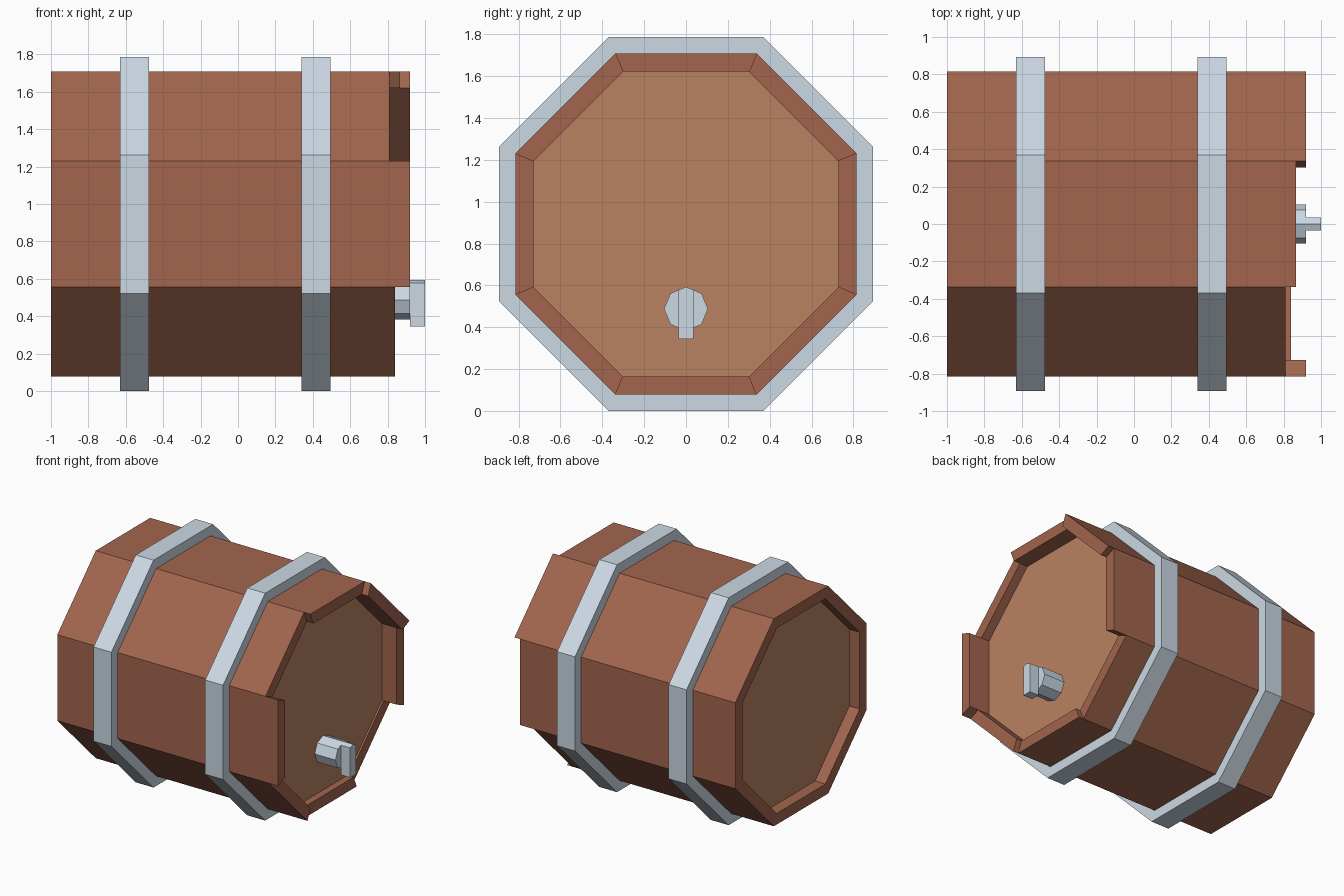
import bpy, bmesh, math

if "Cube" in bpy.data.objects:
    bpy.data.objects.remove(bpy.data.objects["Cube"])

CZ = 0.893          # height of the barrel axis
N = 8


def material(name, rgb):
    m = bpy.data.materials.new(name)
    m.diffuse_color = (*rgb, 1)
    m.use_nodes = True
    m.node_tree.nodes["Principled BSDF"].inputs["Base Color"].default_value = m.diffuse_color
    return m


wood = material("stave_wood", (0.36, 0.13, 0.075))
light_wood = material("panel_wood", (0.49, 0.225, 0.12))
metal = material("metal", (0.60, 0.69, 0.77))


def finish(name, bm, mat):
    bmesh.ops.recalc_face_normals(bm, faces=bm.faces)
    me = bpy.data.meshes.new(name)
    bm.to_mesh(me)
    bm.free()
    me.materials.append(mat)
    ob = bpy.data.objects.new(name, me)
    bpy.context.collection.objects.link(ob)
    return ob


def prism(name, profile, x0, x1, mat):
    """Extrude a (y, z) profile along x."""
    bm = bmesh.new()
    a = [bm.verts.new((x0, y, z)) for y, z in profile]
    b = [bm.verts.new((x1, y, z)) for y, z in profile]
    bm.faces.new(a)
    bm.faces.new(b)
    n = len(profile)
    for i in range(n):
        j = (i + 1) % n
        bm.faces.new((a[i], a[j], b[j], b[i]))
    return finish(name, bm, mat)


def corner(apothem, i):
    """Octagon corner i, with flat sides on top, bottom, front and back."""
    r = apothem / math.cos(math.pi / N)
    t = math.pi / N * (2 * i - 1)
    return (r * math.cos(t), CZ + r * math.sin(t))


# Staves with uneven ends: back, upper back, top, upper front,
# front, lower front, bottom, lower back
names = ["back", "upper_back", "top", "upper_front",
         "front", "lower_front", "bottom", "lower_back"]
ends = [0.87, 0.92, 0.865, 0.81, 0.92, 0.84, 0.795, 0.755]
for i, (n, e) in enumerate(zip(names, ends)):
    prof = [corner(0.815, i), corner(0.815, i + 1),
            corner(0.728, i + 1), corner(0.728, i)]
    prism("stave_" + n, prof, -1.0, e, wood)

# Recessed end panels
for n, x0, x1 in (("left", -0.91, -0.87), ("right", 0.70, 0.74)):
    prism("end_panel_" + n, [corner(0.729, i) for i in range(N)], x0, x1, light_wood)

# Metal hoops
for n, x0, x1 in (("left", -0.63, -0.475), ("right", 0.34, 0.495)):
    bm = bmesh.new()
    rings = []
    for i in range(N):
        section = [(x0, 0.893), (x1, 0.893), (x1, 0.81), (x0, 0.81)]
        rings.append([bm.verts.new((x, *corner(a, i))) for x, a in section])
    for i in range(N):
        p, q = rings[i], rings[(i + 1) % N]
        for k in range(4):
            m = (k + 1) % 4
            bm.faces.new((p[k], p[m], q[m], q[k]))
    finish("hoop_" + n, bm, metal)

# Tap: octagonal spout and handle with a peaked top
TZ, R = 0.488, 0.105
prism("tap_spout", [(R * math.cos(k * math.pi / 4), TZ + R * math.sin(k * math.pi / 4))
                    for k in range(8)], 0.72, 0.92, metal)
prism("tap_handle", [(-0.036, 0.345), (0.036, 0.345), (0.036, 0.579),
                     (0, 0.593), (-0.036, 0.579)], 0.92, 1.0, metal)
